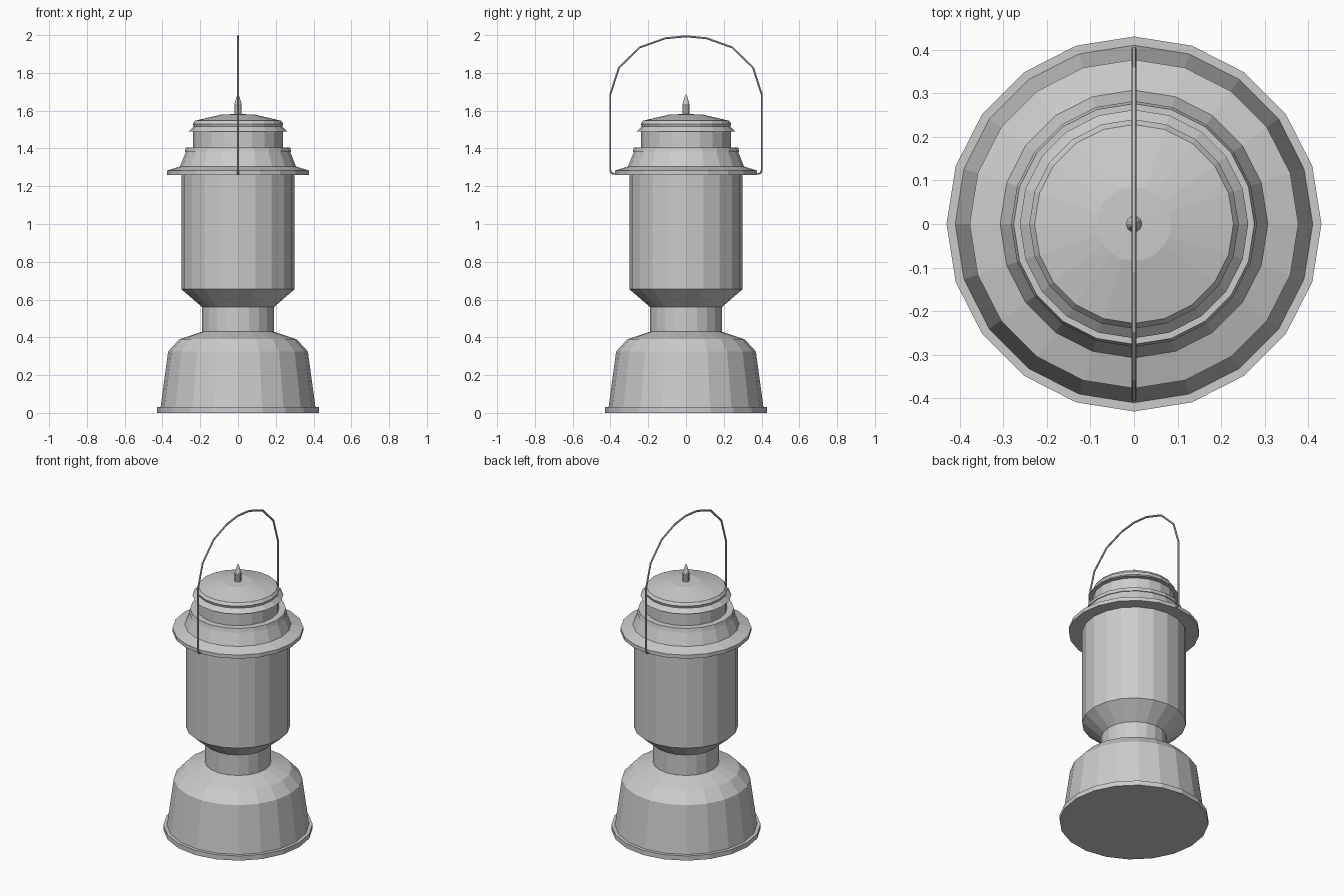
import bpy
import bmesh
from math import cos, sin, tau

if "Cube" in bpy.data.objects:
    bpy.data.objects.remove(bpy.data.objects["Cube"])


def lathe(name, profile, sides=20):
    """Spin a list of (radius, z) points into a closed, flat-shaded solid."""
    bm = bmesh.new()
    rings = []
    for r, z in profile:
        if r == 0:
            rings.append([bm.verts.new((0, 0, z))])
        else:
            rings.append([bm.verts.new((r * cos(tau * i / sides), r * sin(tau * i / sides), z))
                          for i in range(sides)])
    for low, high in zip(rings, rings[1:]):
        for i in range(sides):
            j = (i + 1) % sides
            if len(high) == 1:
                bm.faces.new((low[i], low[j], high[0]))
            else:
                bm.faces.new((low[i], low[j], high[j], high[i]))
    bm.faces.new(rings[0][::-1])
    if len(rings[-1]) > 1:
        bm.faces.new(rings[-1])
    bmesh.ops.recalc_face_normals(bm, faces=bm.faces[:])
    mesh = bpy.data.meshes.new(name)
    bm.to_mesh(mesh)
    bm.free()
    obj = bpy.data.objects.new(name, mesh)
    bpy.context.collection.objects.link(obj)
    return obj


# Fuel tank base with foot rim and sloped shoulder
lathe("base", [(0.43, 0), (0.43, 0.03), (0.41, 0.03), (0.37, 0.325),
               (0.31, 0.39), (0.19, 0.43)])

# Narrow neck flaring into the lamp chamber
lathe("neck_and_chamber", [(0.19, 0.43), (0.19, 0.56), (0.30, 0.655), (0.30, 1.26)])

# Wide flange above the chamber
lathe("flange", [(0.377, 1.26), (0.377, 1.283), (0.305, 1.305)])

# Tapered hood with a small band on top
lathe("hood", [(0.307, 1.305), (0.277, 1.38), (0.282, 1.38), (0.276, 1.405)])

# Vent collar
lathe("vent_collar", [(0.237, 1.405), (0.237, 1.49)])

# Stepped cap with a shallow domed top
lathe("cap", [(0.262, 1.49), (0.235, 1.515), (0.24, 1.53), (0.228, 1.547),
              (0.085, 1.58), (0, 1.582)])

# Pointed finial
lathe("finial", [(0.019, 1.575), (0.019, 1.635), (0.009, 1.67), (0, 1.69)], 10)

# Wire bail handle: half path mirrored across y
half = [(0.37, 1.266), (0.385, 1.266), (0.396, 1.271), (0.401, 1.285), (0.401, 1.685),
        (0.355, 1.828), (0.245, 1.935), (0.11, 1.983)]
path = half + [(0, 1.994)] + [(-y, z) for y, z in reversed(half)]
curve = bpy.data.curves.new("handle", 'CURVE')
curve.dimensions = '3D'
curve.bevel_depth = 0.006
curve.bevel_resolution = 1
curve.use_fill_caps = True
spline = curve.splines.new('POLY')
spline.points.add(len(path) - 1)
for point, (y, z) in zip(spline.points, path):
    point.co = (0, y, z, 1)
    point.radius = 1
spline.use_smooth = False
bpy.context.collection.objects.link(bpy.data.objects.new("handle", curve))
